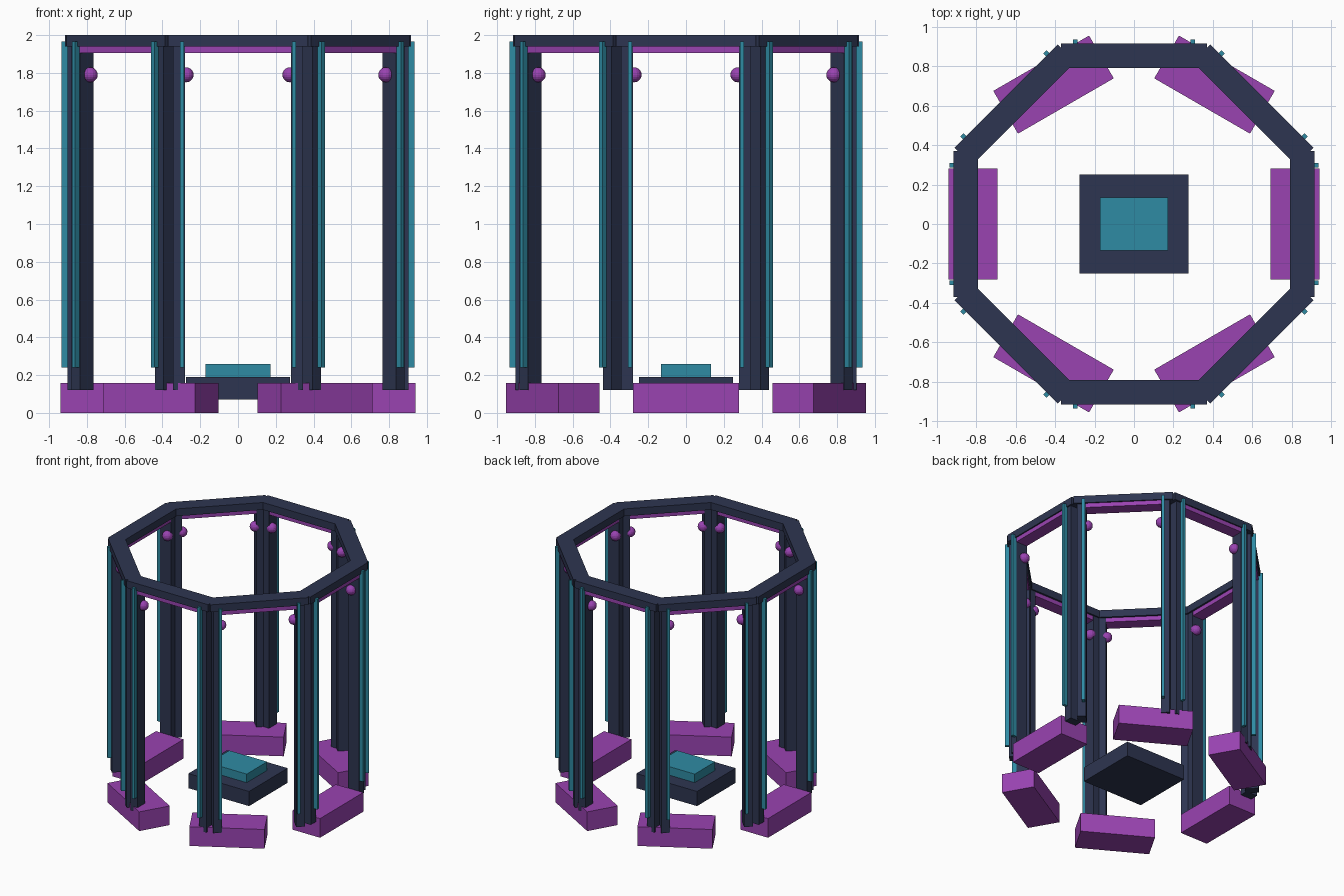
import bpy, math
from mathutils import Matrix, Vector

old = bpy.data.objects.get("Cube")
if old:
    bpy.data.objects.remove(old, do_unlink=True)


def material(name, rgb):
    m = bpy.data.materials.new(name)
    m.use_nodes = True
    m.diffuse_color = (*rgb, 1)
    m.node_tree.nodes["Principled BSDF"].inputs["Base Color"].default_value = (*rgb, 1)
    return m


NAVY = material("dark_navy", (0.027, 0.036, 0.082))
PURPLE = material("purple", (0.32, 0.056, 0.44))
TEAL = material("teal", (0.028, 0.26, 0.37))


def finish(name, mat):
    ob = bpy.context.object
    ob.name = name
    ob.data.materials.append(mat)
    return ob


def box(name, mat, x, y, z, angle=0):
    """Box from (min, max) ranges, turned about the central axis."""
    bpy.ops.mesh.primitive_cube_add(size=1)
    ob = finish(name, mat)
    mid = Vector([(a + b) / 2 for a, b in (x, y, z)])
    size = Vector([b - a for a, b in (x, y, z)])
    ob.data.transform(Matrix.Rotation(angle, 4, "Z") @ Matrix.Translation(mid)
                      @ Matrix.Diagonal((*size, 1)))
    return ob


def ball(name, mat, radius, loc, angle):
    bpy.ops.mesh.primitive_uv_sphere_add(segments=16, ring_count=10, radius=radius)
    ob = finish(name, mat)
    ob.data.transform(Matrix.Rotation(angle, 4, "Z") @ Matrix.Translation(loc))


# Eight frame sides: x is outward, y runs along the side
for i in range(8):
    a = i * math.pi / 4
    box(f"top_beam_{i}", NAVY, (0.79, 0.915), (-0.37, 0.37), (1.94, 2.0), a)
    box(f"light_bar_{i}", PURPLE, (0.805, 0.905), (-0.28, 0.28), (1.905, 1.94), a)
    for s, side in ((-1, "right"), (1, "left")):
        def span(lo, hi):
            return tuple(sorted((s * lo, s * hi)))
        box(f"post_{side}_{i}", NAVY, (0.802, 0.902), span(0.28, 0.345), (0.12, 1.945), a)
        box(f"light_strip_{side}_{i}", TEAL, (0.902, 0.935), span(0.285, 0.308), (0.24, 1.965), a)
        ball(f"lamp_{side}_{i}", PURPLE, 0.04, (0.832, s * 0.275, 1.79), a)

# Six floor blocks
for i in range(6):
    box(f"floor_block_{i}", PURPLE, (0.69, 0.94), (-0.28, 0.28), (0, 0.157), i * math.pi / 3)

# Centre pedestal
box("pedestal_base", NAVY, (-0.275, 0.275), (-0.25, 0.25), (0.07, 0.19))
box("pedestal_pad", TEAL, (-0.172, 0.172), (-0.133, 0.133), (0.19, 0.26))
